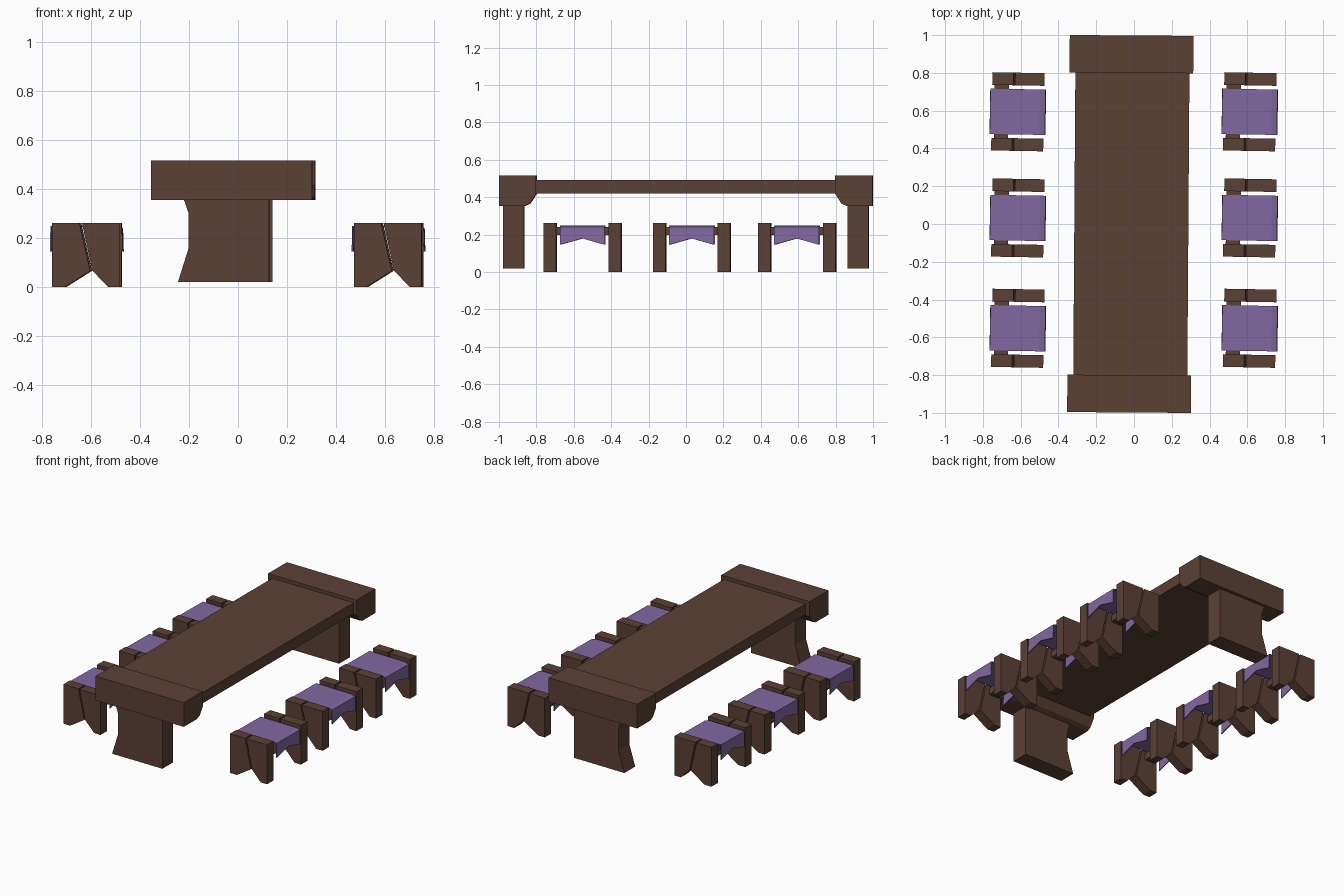
import bpy, bmesh
from mathutils import Matrix, Vector

if "Cube" in bpy.data.objects:
    bpy.data.objects.remove(bpy.data.objects["Cube"])


def material(name, rgb):
    m = bpy.data.materials.new(name)
    m.diffuse_color = (*rgb, 1)
    m.use_nodes = True
    m.node_tree.nodes["Principled BSDF"].inputs["Base Color"].default_value = m.diffuse_color
    return m


WOOD = material("dark brown wood", (0.105, 0.053, 0.036))
CLOTH = material("purple cloth", (0.222, 0.14, 0.355))


def prism(name, profiles, axis, lo, hi, mat, place):
    """Extrude closed profiles: axis 'y' takes (x, z) points, axis 'x' takes (y, z)."""
    bm = bmesh.new()
    for pts in profiles:
        def vert(p, d):
            return bm.verts.new((p[0], d, p[1]) if axis == 'y' else (d, p[0], p[1]))
        a = [vert(p, lo) for p in pts]
        b = [vert(p, hi) for p in pts]
        bm.faces.new(a)
        bm.faces.new(b[::-1])
        for i in range(len(pts)):
            j = (i + 1) % len(pts)
            bm.faces.new((a[i], b[i], b[j], a[j]))
    return finish(name, bm, mat, place)


def finish(name, bm, mat, place):
    bmesh.ops.recalc_face_normals(bm, faces=bm.faces)
    me = bpy.data.meshes.new(name)
    bm.to_mesh(me)
    bm.free()
    me.materials.append(mat)
    ob = bpy.data.objects.new(name, me)
    ob.matrix_world = place
    bpy.context.collection.objects.link(ob)
    return ob


# Table: the whole table is turned very slightly
T = Matrix.Rotation(-0.007, 4, 'Z')
prism("table_top", [[(-0.81, 0.42), (0.81, 0.42), (0.81, 0.492), (-0.81, 0.492)]],
      'x', -0.316, 0.288, WOOD, T)
LEG = [(-0.238, 0.02), (0.134, 0.02), (0.134, 0.36), (-0.215, 0.36),
       (-0.194, 0.30), (-0.194, 0.16)]
END = [(0.998, 0.354), (0.86, 0.354), (0.832, 0.368), (0.80, 0.417),
       (0.80, 0.515), (0.998, 0.515)]
for side, s in (("front", -1), ("back", 1)):
    prism(f"table_{side}_end_block", [[(s * y, z) for y, z in END]],
          'x', -0.347, 0.308, WOOD, T)
    prism(f"table_{side}_leg", [LEG], 'y', s * 0.864, s * 0.977, WOOD, T)

# Stool leg plate: two boards with a slanted gap and a notch at the foot
PLATE = [
    [(-0.138, 0), (-0.088, 0), (0.017, 0.066), (-0.027, 0.262), (-0.138, 0.262)],
    [(0.138, 0), (0.09, 0), (0.025, 0.068), (-0.017, 0.262), (0.138, 0.262)],
]


def seat(name, place):
    # Draped cloth: section across x, hanging ends cut to a shallow V
    section = [(-0.148, None), (-0.147, 0.249), (0.116, 0.249), (0.145, 0.241), (0.148, None)]
    bm = bmesh.new()
    rows = []
    for y, hem in ((-0.12, 0.146), (0, 0.18), (0.12, 0.146)):
        rows.append([bm.verts.new((x, y, hem if z is None else z)) for x, z in section])
    for r, q in zip(rows, rows[1:]):
        for i in range(len(section) - 1):
            bm.faces.new((r[i], r[i + 1], q[i + 1], q[i]))
    ob = finish(name, bm, CLOTH, place)
    if ob.data.polygons[1].normal.z < 0:
        ob.data.flip_normals()
    mod = ob.modifiers.new("thickness", 'SOLIDIFY')
    mod.thickness = 0.006
    mod.offset = -1


# Six stools, three on each side
for side, cx in (("left", -0.615), ("right", 0.613)):
    for row, cy in (("front", -0.552), ("middle", 0.032), ("back", 0.594)):
        n = f"{side}_{row}_stool"
        P = Matrix.Translation(Vector((cx, cy, 0))) @ Matrix.Rotation(-0.018, 4, 'Z')
        for end, s in (("front", -1), ("back", 1)):
            prism(f"{n}_{end}_legs", PLATE, 'y', s * 0.14, s * 0.207, WOOD, P)
        # Rail joining the two leg plates under the seat
        prism(f"{n}_rail", [[(-0.125, 0.198), (-0.05, 0.198), (-0.05, 0.242), (-0.125, 0.242)]],
              'y', -0.141, 0.141, WOOD, P)
        seat(f"{n}_seat", P)
